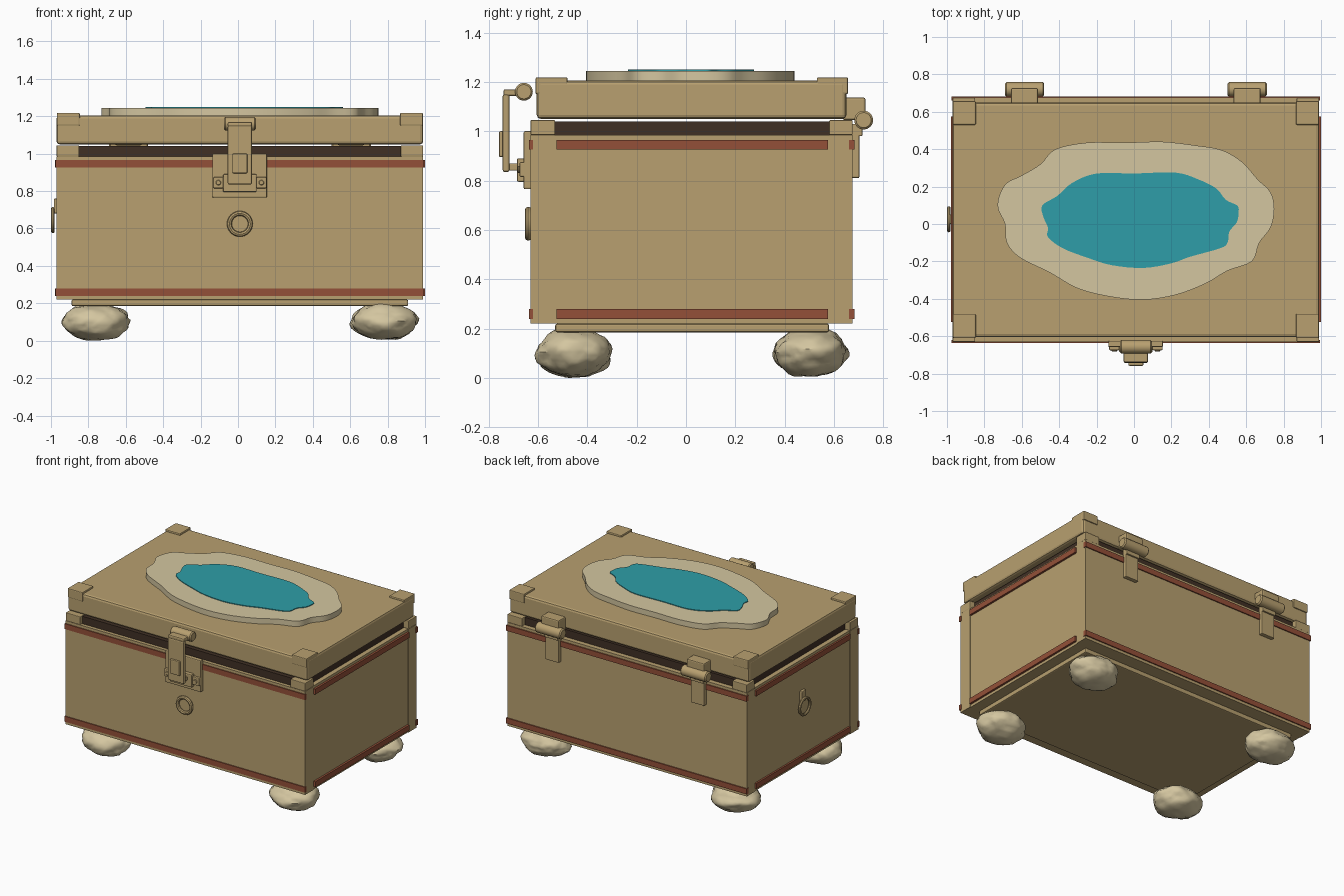
import bpy, bmesh, math
from mathutils import Vector, noise

if "Cube" in bpy.data.objects:
    bpy.data.objects.remove(bpy.data.objects["Cube"])


def material(name, rgb):
    m = bpy.data.materials.new(name)
    lin = [c / 12.92 if c <= 0.04045 else ((c + 0.055) / 1.055) ** 2.4 for c in (v / 255 for v in rgb)]
    m.diffuse_color = (*lin, 1)
    m.use_nodes = True
    m.node_tree.nodes["Principled BSDF"].inputs["Base Color"].default_value = m.diffuse_color
    return m


TAN = material("tan wood", (184, 160, 112))
RED = material("red brown trim", (148, 80, 56))
DARK = material("dark lining", (64, 48, 37))
STONE = material("pale stone", (212, 198, 160))
TEAL = material("teal water", (46, 158, 168))
CX, CY = 0.01, 0.025      # chest centre


def finish(bm, name, mat, bevel=0.0, smooth=False):
    bmesh.ops.recalc_face_normals(bm, faces=bm.faces)
    me = bpy.data.meshes.new(name)
    bm.to_mesh(me)
    bm.free()
    ob = bpy.data.objects.new(name, me)
    bpy.context.collection.objects.link(ob)
    me.materials.append(mat)
    if bevel:
        b = ob.modifiers.new("bevel", 'BEVEL')
        b.width, b.segments, b.limit_method = bevel, 2, 'ANGLE'
    if smooth:
        bpy.context.view_layer.objects.active = ob
        ob.select_set(True)
        bpy.ops.object.shade_smooth_by_angle(angle=math.radians(40))
        ob.select_set(False)
    return ob


def box(name, x, y, z, mat=TAN, bevel=0.0):
    """Box from (min, max) ranges."""
    bm = bmesh.new()
    bmesh.ops.create_cube(bm, size=1)
    for v in bm.verts:
        v.co = [(r[0] + r[1]) / 2 + c * (r[1] - r[0]) for r, c in zip((x, y, z), v.co)]
    return finish(bm, name, mat, bevel)


def spin_profile(name, centre, profile, axis, closed=False, bevel=0.0):
    """Turn (radius, offset) points about an axis through centre."""
    bm = bmesh.new()
    rings, n = [], 32
    rot = Vector((0, 0, 1)).rotation_difference(Vector(axis))
    for i in range(n):
        a = 2 * math.pi * i / n
        rings.append([bm.verts.new(Vector(centre) + rot @ Vector((r * math.cos(a), r * math.sin(a), h)))
                      for r, h in profile])
    m = len(profile)
    for i in range(n):
        p, q = rings[i], rings[(i + 1) % n]
        for j in range(m if closed else m - 1):
            k = (j + 1) % m
            bm.faces.new((p[j], p[k], q[k], q[j]))
    if not closed:
        bm.faces.new([r[0] for r in rings])
        bm.faces.new([r[-1] for r in rings])
    return finish(bm, name, TAN, bevel, True)


def pin(name, centre, length, r, axis=(1, 0, 0)):
    h, c = length / 2, r * 0.2
    return spin_profile(name, centre, [(r - c, -h), (r, -h + c), (r, h - c), (r - c, h)], axis)


def ring(name, centre, R, r, axis):
    prof = [(R + r * math.cos(t * math.pi / 4), r * math.sin(t * math.pi / 4)) for t in range(8)]
    return spin_profile(name, centre, prof, axis, True)


def slab(name, pts, z0, z1, mat):
    """Extruded irregular outline, rounded by a closed spline."""
    out, n = [], len(pts)
    P = [Vector(p) for p in pts]
    for i in range(n):
        a, b, c, d = P[i - 1], P[i], P[(i + 1) % n], P[(i + 2) % n]
        for t in (0, 0.25, 0.5, 0.75):
            out.append(0.5 * (2 * b + (c - a) * t + (2 * a - 5 * b + 4 * c - d) * t * t
                              + (3 * b - a - 3 * c + d) * t ** 3))
    bm = bmesh.new()
    f = bm.faces.new([bm.verts.new((p.x, p.y, z0)) for p in out])
    ext = bmesh.ops.extrude_face_region(bm, geom=[f])
    for v in ext['geom']:
        if isinstance(v, bmesh.types.BMVert):
            v.co.z = z1
    return finish(bm, name, mat, 0, True)


# Chest body: front and back boards with side boards between them
box("front_board", (-0.97, 0.99), (-0.63, -0.53), (0.22, 0.985))
box("back_board", (-0.97, 0.99), (0.58, 0.675), (0.22, 0.985))
box("side_boards", (-0.965, 0.985), (-0.53, 0.58), (0.22, 0.985))
box("base", (-0.89, 0.91), (-0.53, 0.58), (0.185, 0.22), TAN, 0.008)
box("inner_lining", (-0.93, 0.95), (-0.605, 0.64), (0.98, 1.04), DARK)

# Lid
box("lid", (-0.97, 0.99), (-0.605, 0.65), (1.05, 1.205), TAN, 0.016)

# Corner pieces of the body rim and the lid
for sx in (-1, 1):
    xr = sorted((CX + sx * 0.98, CX + sx * 0.86))
    xl = sorted((CX + sx * 0.975, CX + sx * 0.86))
    for sy in (-1, 1):
        yr = (-0.63, -0.53) if sy < 0 else (0.58, 0.675)
        yl = (-0.61, -0.48) if sy < 0 else (0.53, 0.657)
        box("rim_corner", xr, yr, (0.985, 1.045), TAN, 0.004)
        box("lid_corner", (xl[0] - 0.004, xl[1] + 0.004), yl, (1.15, 1.218), TAN, 0.006)

# Red trim strips
for z in ((0.24, 0.28), (0.925, 0.965)):
    box("front_trim", (-0.975, 0.995), (-0.637, -0.62), z, RED)
    box("back_trim", (-0.975, 0.995), (0.66, 0.683), z, RED)
    box("left_trim", (-0.978, -0.95), (-0.525, 0.575), z, RED)
    box("right_trim", (0.97, 1.0), (-0.525, 0.575), z, RED)

# Stone rim and water on the lid
slab("stone_rim", [(0.75, 0.08), (0.73, 0.17), (0.66, 0.24), (0.58, 0.33), (0.47, 0.395), (0.33, 0.42),
     (0.15, 0.44), (-0.05, 0.435), (-0.25, 0.435), (-0.42, 0.40), (-0.50, 0.32), (-0.60, 0.26),
     (-0.69, 0.21), (-0.73, 0.10), (-0.69, 0.0), (-0.68, -0.10), (-0.61, -0.18), (-0.45, -0.26),
     (-0.30, -0.345), (-0.12, -0.39), (0.05, -0.405), (0.22, -0.38), (0.38, -0.32), (0.5, -0.25),
     (0.63, -0.20), (0.67, -0.10), (0.73, -0.02)], 1.20, 1.245, STONE)
slab("water", [(0.56, 0.07), (0.55, 0.10), (0.49, 0.13), (0.44, 0.19), (0.34, 0.24), (0.22, 0.275),
     (0, 0.27), (-0.2, 0.27), (-0.33, 0.22), (-0.41, 0.15), (-0.49, 0.10), (-0.485, 0.04),
     (-0.46, -0.02), (-0.46, -0.07), (-0.38, -0.13), (-0.25, -0.18), (-0.12, -0.22), (0.05, -0.235),
     (0.2, -0.21), (0.3, -0.175), (0.46, -0.13), (0.5, -0.10), (0.51, -0.04), (0.55, 0.01)],
     1.243, 1.25, TEAL)

# Rock feet
for i, (x, y) in enumerate([(-0.76, -0.455), (0.78, -0.455), (-0.76, 0.505), (0.78, 0.505)]):
    bm = bmesh.new()
    bmesh.ops.create_icosphere(bm, subdivisions=4, radius=1)
    for v in bm.verts:
        d = v.co.normalized()
        s = 1 + 0.10 * noise.noise(d * 1.6 + Vector((i * 7, 2, 0))) + 0.06 * noise.noise(d * 4 + Vector((0, i * 5, 1)))
        v.co = Vector((d.x * 0.175, d.y * 0.148, d.z * 0.098)) * s
    lo = min(v.co.z for v in bm.verts)
    for v in bm.verts:
        v.co += Vector((x, y, 0.005 - lo if i else -lo))
    finish(bm, "rock_foot", STONE, 0, True)

# Back hinges
for x in (-0.585, 0.605):
    box("hinge_block", (x - 0.072, x + 0.072), (0.635, 0.727), (1.045, 1.137), TAN, 0.008)
    pin("hinge_pin", (x, 0.72, 1.045), 0.21, 0.038)
    box("hinge_knuckle", (x - 0.055, x + 0.055), (0.67, 0.715), (0.98, 1.03), TAN, 0.004)
    box("hinge_plate", (x - 0.055, x + 0.055), (0.67, 0.703), (0.81, 1.0), TAN, 0.006)

# Front latch
box("latch_plate", (-0.137, 0.155), (-0.658, -0.625), (0.765, 1.0), TAN, 0.006)
box("latch_bracket", (-0.08, 0.10), (-0.685, -0.65), (0.795, 0.89), TAN, 0.006)
for s in (-1, 1):
    x = CX + s * 0.115
    box("latch_lug", (x - 0.028, x + 0.028), (-0.675, -0.65), (0.815, 0.875), TAN, 0.006)
    pin("latch_screw", (x, -0.676, 0.845), 0.012, 0.014, (0, 1, 0))
pin("latch_pin", (CX, -0.657, 1.16), 0.17, 0.036)
box("latch_arm", (-0.055, 0.075), (-0.74, -0.655), (1.142, 1.17), TAN, 0.008)
box("latch_strap", (-0.055, 0.075), (-0.743, -0.715), (0.835, 1.15), TAN, 0.008)
box("latch_tab", (-0.03, 0.05), (-0.758, -0.735), (0.895, 1.0), TAN, 0.006)
box("latch_catch", (-0.045, 0.065), (-0.72, -0.68), (0.84, 0.87), TAN, 0.004)

# Rings on the front and the left side
ring("front_ring", (CX, -0.64, 0.625), 0.056, 0.013, (0, 1, 0))
box("ring_mount", (-0.985, -0.96), (0.0, 0.05), (0.68, 0.76), TAN, 0.006)
ring("side_ring", (-0.99, 0.025, 0.645), 0.06, 0.01, (1, 0, 0))
